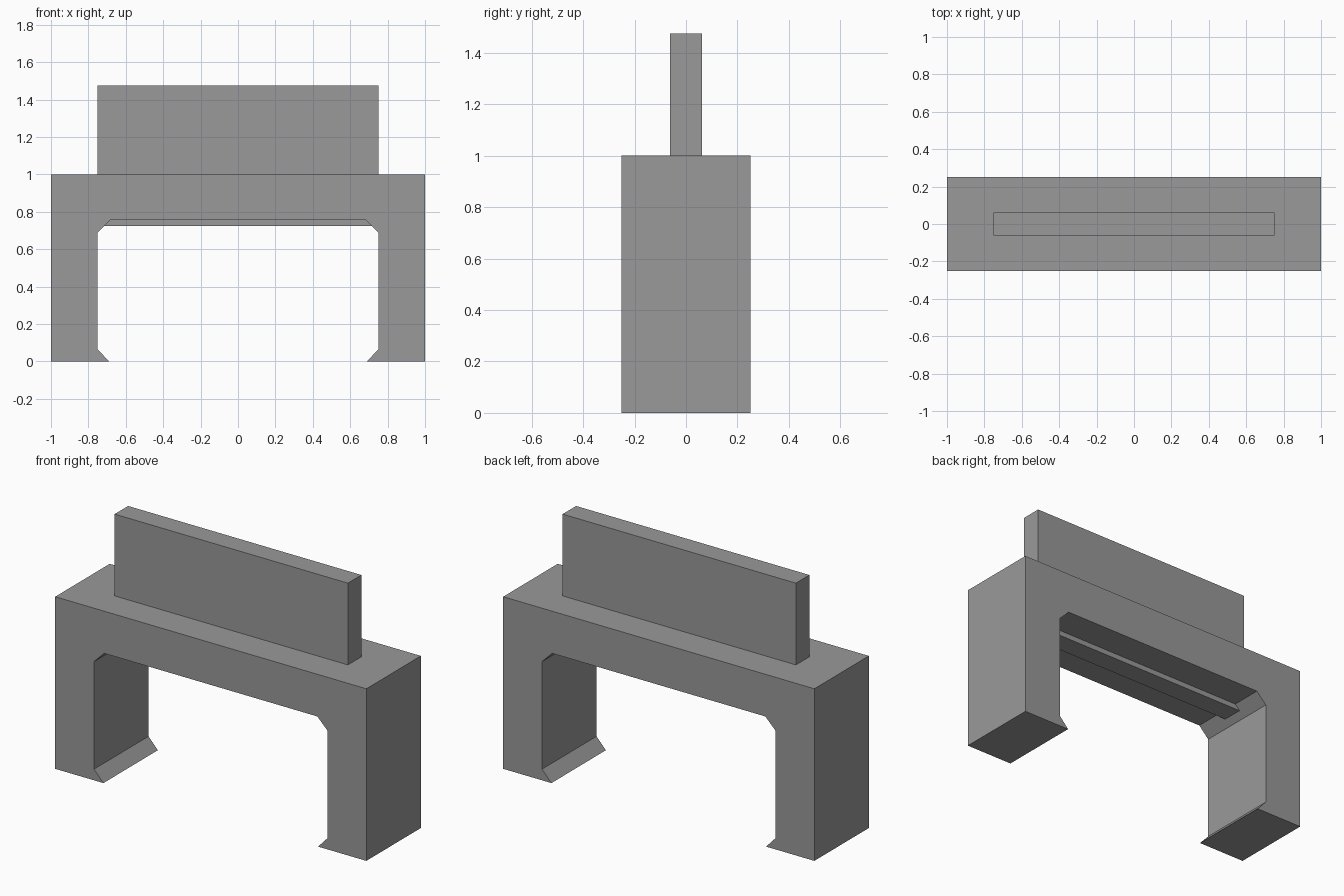
import bpy
import bmesh

cube = bpy.data.objects.get("Cube")
if cube:
    bpy.data.objects.remove(cube, do_unlink=True)

# Single flat grey
GREY = (0.32, 0.32, 0.32, 1.0)
grey = bpy.data.materials.new("grey")
grey.use_nodes = True
grey.diffuse_color = GREY
grey.node_tree.nodes["Principled BSDF"].inputs["Base Color"].default_value = GREY


def extrude_profile(name, profile, depth):
    """Extrude an x-z outline symmetrically along y."""
    bm = bmesh.new()
    face = bm.faces.new([bm.verts.new((x, -depth / 2, z)) for x, z in profile])
    result = bmesh.ops.extrude_face_region(bm, geom=[face])
    moved = [v for v in result["geom"] if isinstance(v, bmesh.types.BMVert)]
    bmesh.ops.translate(bm, verts=moved, vec=(0, depth, 0))
    bmesh.ops.recalc_face_normals(bm, faces=bm.faces)
    mesh = bpy.data.meshes.new(name)
    bm.to_mesh(mesh)
    bm.free()
    mesh.materials.append(grey)
    obj = bpy.data.objects.new(name, mesh)
    bpy.context.collection.objects.link(obj)
    return obj


# Arched frame: half outline with chamfered inner corners and flared feet
half = [(1, 1), (1, 0), (0.69, 0), (0.75, 0.065), (0.75, 0.69), (0.685, 0.755)]
outline = half + [(-x, z) for x, z in reversed(half)]
extrude_profile("arch_frame", outline, 0.5)

# Upright panel passing through the beam and showing slightly beneath it
w, bottom, top = 0.75, 0.724, 1.475
extrude_profile("upright_panel", [(-w, bottom), (w, bottom), (w, top), (-w, top)], 0.124)
